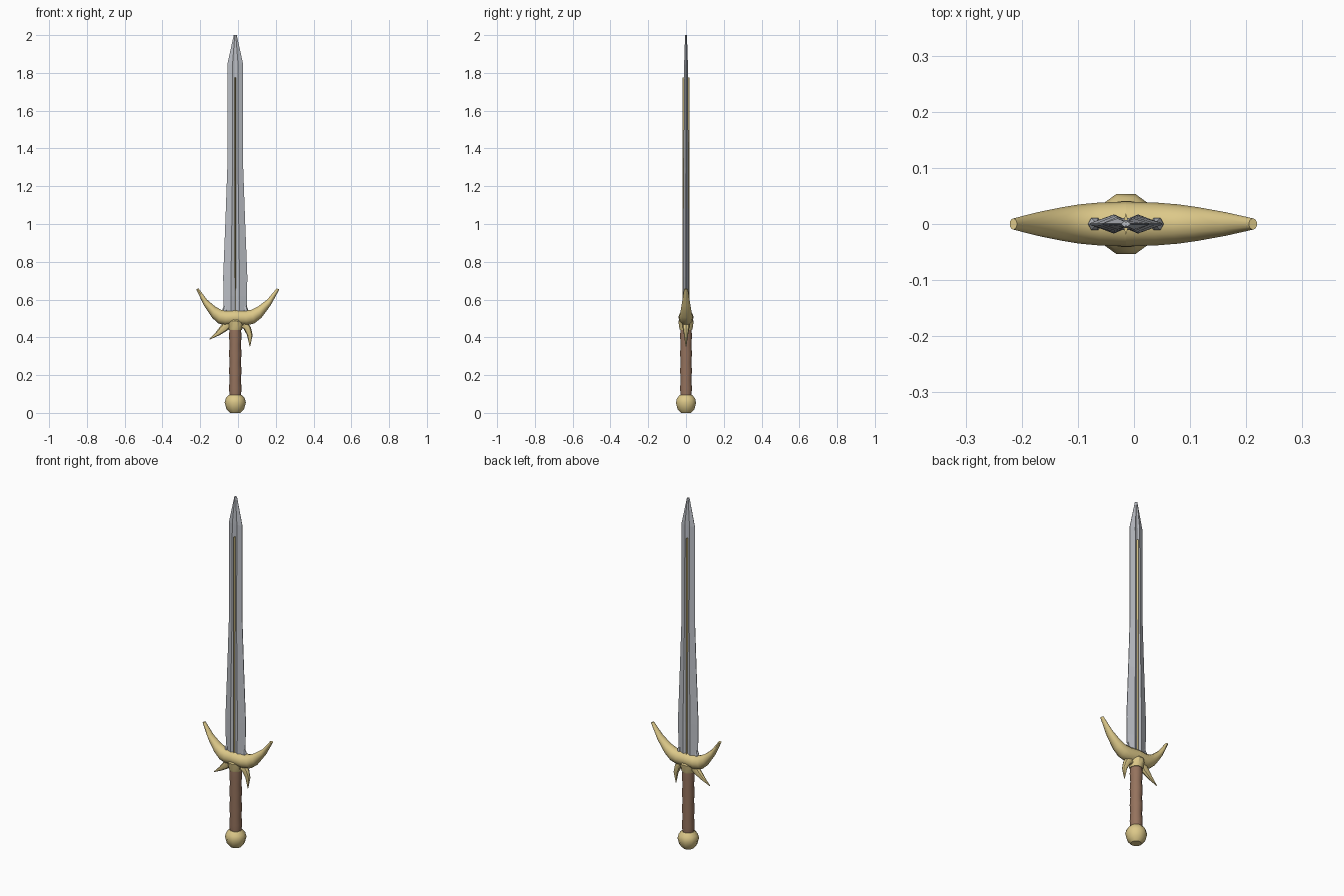
import bpy, bmesh, math
from mathutils import Vector

if "Cube" in bpy.data.objects:
    bpy.data.objects.remove(bpy.data.objects["Cube"])

CX = -0.0145  # the sword's axis sits slightly left of the origin


def material(name, rgb):
    m = bpy.data.materials.new(name)
    m.diffuse_color = (*rgb, 1)
    m.use_nodes = True
    m.node_tree.nodes["Principled BSDF"].inputs["Base Color"].default_value = m.diffuse_color
    return m


gold = material("gold", (0.72, 0.58, 0.25))
leather = material("leather", (0.30, 0.17, 0.11))
steel = material("steel", (0.50, 0.52, 0.56))


def ngon(n, turn=0.0):
    return [(math.cos(2 * math.pi * i / n + turn), math.sin(2 * math.pi * i / n + turn))
            for i in range(n)]


def loft(name, sections, shape, mat, angle=0):
    """Skin sections (x0, z0, x1, z1, half_y): shape is stretched between two points and across y."""
    bm = bmesh.new()
    rings = []
    for x0, z0, x1, z1, hy in sections:
        a, b = Vector((x0 + CX, 0, z0)), Vector((x1 + CX, 0, z1))
        mid, half = (a + b) / 2, (b - a) / 2
        rings.append([bm.verts.new(mid + half * u + Vector((0, hy * v, 0))) for u, v in shape])
    n = len(shape)
    for r, s in zip(rings, rings[1:]):
        for i in range(n):
            bm.faces.new((r[i], r[(i + 1) % n], s[(i + 1) % n], s[i]))
    bm.faces.new(rings[0])
    bm.faces.new(rings[-1])
    bmesh.ops.recalc_face_normals(bm, faces=bm.faces)
    me = bpy.data.meshes.new(name)
    bm.to_mesh(me)
    bm.free()
    me.materials.append(mat)
    ob = bpy.data.objects.new(name, me)
    bpy.context.collection.objects.link(ob)
    if angle:
        bpy.ops.object.select_all(action='DESELECT')
        ob.select_set(True)
        bpy.context.view_layer.objects.active = ob
        bpy.ops.object.shade_smooth_by_angle(angle=math.radians(angle))
    return ob


def turned(name, profile, sides, mat, angle=0):
    """Upright round part from (radius, z) pairs."""
    return loft(name, [(-r, z, r, z, r) for r, z in profile], ngon(sides), mat, angle)


# Grip parts
turned("pommel", [(0.028, 0.0), (0.047, 0.020), (0.056, 0.055), (0.050, 0.078), (0.033, 0.096)],
       10, gold, 35)
grip = [(0.031 + (0.002 if i % 2 else -0.001), 0.085 + 0.046 * i) for i in range(9)]
turned("grip", grip, 10, leather, 40)
turned("collar", [(0.034, 0.438), (0.037, 0.448), (0.043, 0.486), (0.036, 0.496)], 10, gold, 35)

# Crescent guard, two horns meeting at a centre seam
horn = [(0, 0.545, 0, 0.468, 0.040), (0.045, 0.542, 0.055, 0.464, 0.038),
        (0.075, 0.546, 0.090, 0.474, 0.035), (0.105, 0.562, 0.122, 0.503, 0.030),
        (0.150, 0.600, 0.165, 0.568, 0.021), (0.194, 0.659, 0.207, 0.654, 0.010)]
for side, k in (("left", -1), ("right", 1.13)):
    loft("guard_" + side, [(k * a, b, k * c, d, e) for a, b, c, d, e in horn],
         ngon(12), gold, 40)

# Claws hanging below the guard
loft("claw_left", [(-0.055, 0.490, -0.015, 0.460, 0.020), (-0.078, 0.460, -0.042, 0.436, 0.018),
                   (-0.102, 0.428, -0.082, 0.412, 0.011), (-0.137, 0.391, -0.135, 0.388, 0.002)],
     ngon(8), gold, 40)
loft("claw_right", [(0.025, 0.450, 0.060, 0.485, 0.020), (0.044, 0.445, 0.082, 0.455, 0.018),
                    (0.062, 0.412, 0.092, 0.412, 0.011), (0.076, 0.352, 0.079, 0.352, 0.002)],
     ngon(8), gold, 40)

# Blade: two ridges with a shallow fuller between, on both faces
ridged = [(1, 0.1), (0.35, 1), (0.12, 0.65), (-0.12, 0.65), (-0.35, 1), (-1, 0.1)]
ridged += [(u, -v) for u, v in reversed(ridged)]
blade = [(0.060, 0.50, 0.017), (0.062, 0.62, 0.017), (0.064, 0.72, 0.016), (0.052, 1.02, 0.015),
         (0.042, 1.30, 0.013), (0.042, 1.845, 0.010), (0.008, 2.0, 0.005)]
loft("blade", [(-w, z, w, z, t) for w, z, t in blade], ridged, steel)

# Gold inlay running along the fuller
loft("blade_inlay", [(-0.006, z, 0.006, z, 0.019) for z in (0.50, 1.775)], ngon(4), gold)

# Small steel prongs at the blade's foot
for side, k in (("left", -1), ("right", 1)):
    loft("blade_prong_" + side,
         [(k * 0.040, 0.515, k * 0.070, 0.525, 0.014), (k * 0.044, 0.545, k * 0.067, 0.550, 0.012),
          (k * 0.050, 0.584, k * 0.053, 0.584, 0.002)], ngon(6), steel)
